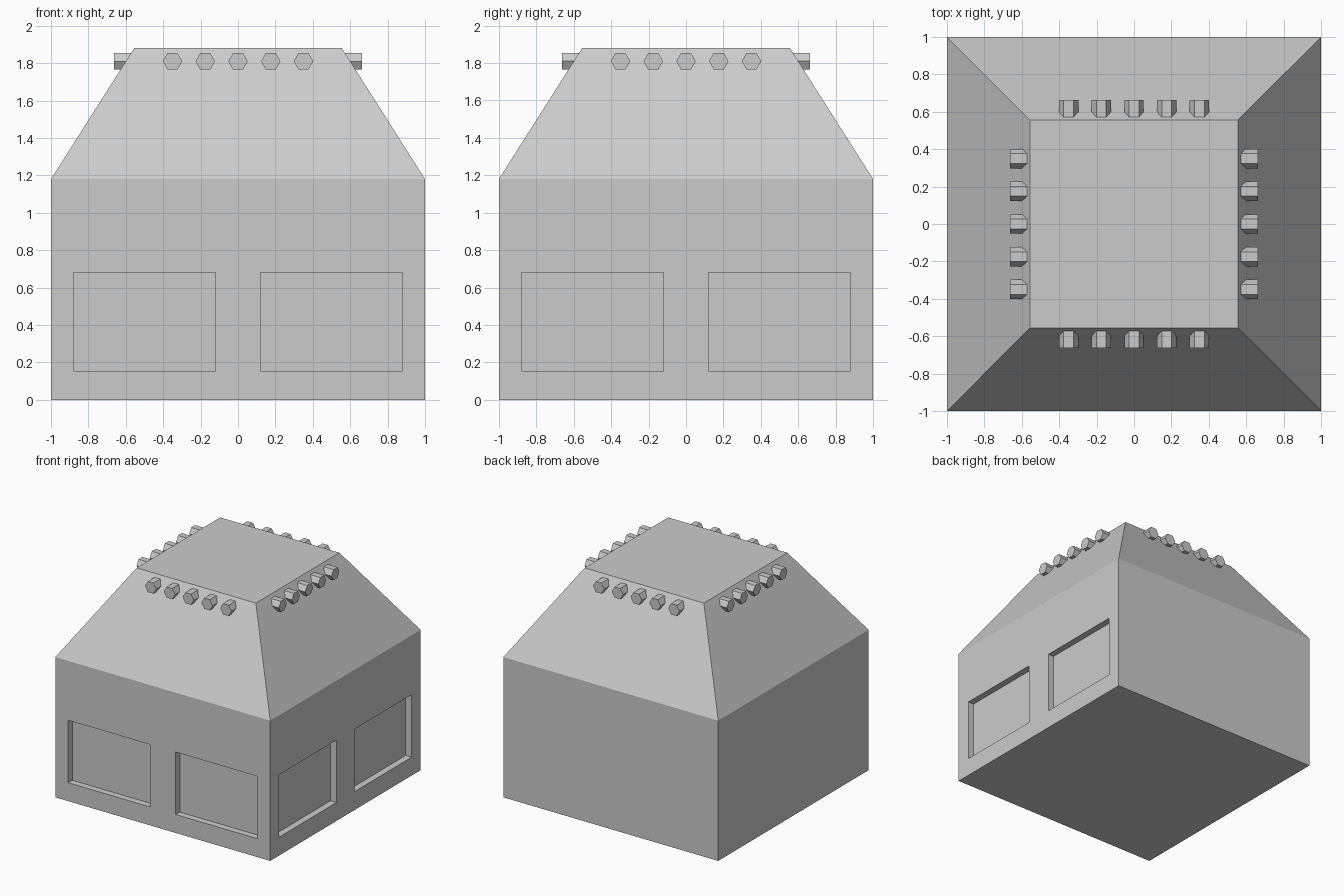
import bpy, bmesh, math
from mathutils import Matrix, Vector

cube = bpy.data.objects.get("Cube")
if cube:
    bpy.data.objects.remove(cube, do_unlink=True)

grey = bpy.data.materials.new("plain grey")
grey.use_nodes = True
colour = (0.6, 0.6, 0.6, 1)
grey.diffuse_color = colour
grey.node_tree.nodes["Principled BSDF"].inputs["Base Color"].default_value = colour

WALL_TOP, ROOF_TOP, TOP_HALF = 1.18, 1.88, 0.555


def finish(name, bm):
    bmesh.ops.recalc_face_normals(bm, faces=bm.faces)
    mesh = bpy.data.meshes.new(name)
    bm.to_mesh(mesh)
    bm.free()
    mesh.materials.append(grey)
    obj = bpy.data.objects.new(name, mesh)
    bpy.context.collection.objects.link(obj)
    return obj


def prism(bm, outline, y0, y1, turn):
    """Extrude an (x, z) outline along y, then turn it about z."""
    spin = Matrix.Rotation(turn, 4, 'Z')
    face = bm.faces.new([bm.verts.new(spin @ Vector((x, y0, z))) for x, z in outline])
    new = bmesh.ops.extrude_face_region(bm, geom=[face])["geom"]
    verts = [v for v in new if isinstance(v, bmesh.types.BMVert)]
    bmesh.ops.translate(bm, verts=verts, vec=spin @ Vector((0, y1 - y0, 0)))


# Body: square walls carrying a tapered top
bm = bmesh.new()
rings = []
for half, z in ((1, 0), (1, WALL_TOP), (TOP_HALF, ROOF_TOP)):
    rings.append([bm.verts.new((sx * half, sy * half, z))
                  for sx, sy in ((-1, -1), (1, -1), (1, 1), (-1, 1))])
for low, high in zip(rings, rings[1:]):
    for i in range(4):
        j = (i + 1) % 4
        bm.faces.new((low[i], low[j], high[j], high[i]))
bm.faces.new(rings[0])
bm.faces.new(rings[-1])
body = finish("body", bm)

# Recessed panels: two on the front, two on the left
bm = bmesh.new()
for turn in (0, math.pi / 2):
    for side in (-1, 1):
        a, b = sorted((side * 0.12, side * 0.88))
        prism(bm, ((a, 0.155), (b, 0.155), (b, 0.68), (a, 0.68)), -1.1, -0.945, turn)
cutter = finish("panel_cutter", bm)
cutter.hide_render = True
cut = body.modifiers.new("panels", 'BOOLEAN')
cut.operation = 'DIFFERENCE'
cut.solver = 'EXACT'
cut.object = cutter
bpy.context.view_layer.objects.active = body
bpy.ops.object.modifier_apply(modifier=cut.name)
bpy.data.objects.remove(cutter, do_unlink=True)

# Rows of hexagonal bolts near the top of each sloping side
for k, side in enumerate(("front", "left", "back", "right")):
    bm = bmesh.new()
    for i in range(-2, 3):
        hexagon = [(i * 0.175 + 0.052 * math.cos(n * math.pi / 3),
                    1.81 + 0.052 * math.sin(n * math.pi / 3)) for n in range(6)]
        prism(bm, hexagon, -0.53, -0.662, k * math.pi / 2)
    finish(side + "_bolts", bm)
